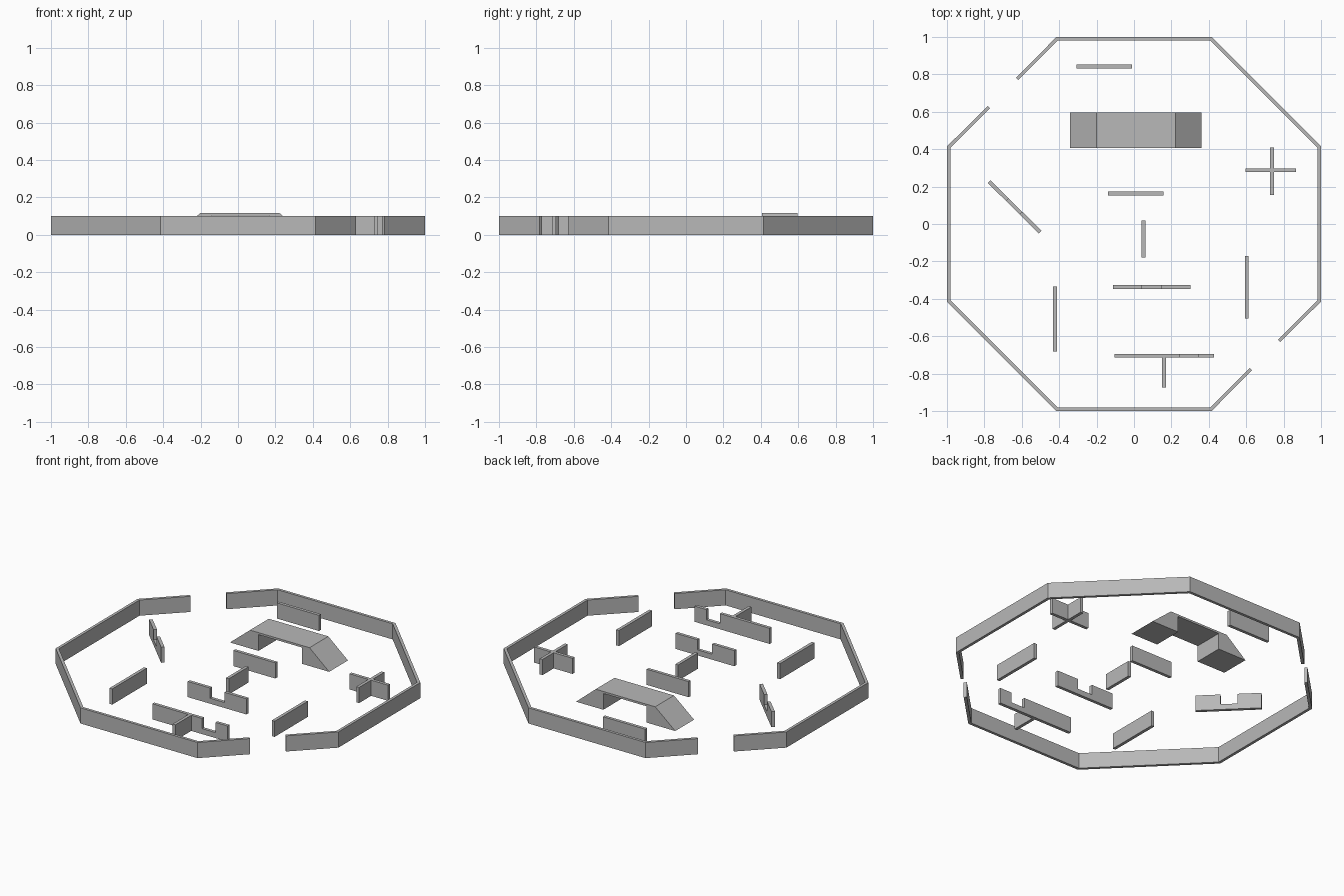
import bpy, bmesh
from mathutils import Vector

if "Cube" in bpy.data.objects:
    bpy.data.objects.remove(bpy.data.objects["Cube"])

H = 0.10       # wall height
T = 0.02       # wall thickness
SILL = 0.035   # height left under a notch

# Mid-grey finish shared by every part
grey = bpy.data.materials.new("mid_grey")
grey.diffuse_color = (0.48, 0.48, 0.48, 1)
grey.use_nodes = True
grey.node_tree.nodes["Principled BSDF"].inputs["Base Color"].default_value = grey.diffuse_color


def prism(name, points, direction):
    """Solid made by extruding a flat polygon along a vector."""
    bm = bmesh.new()
    face = bm.faces.new([bm.verts.new(p) for p in points])
    ext = bmesh.ops.extrude_face_region(bm, geom=[face], use_keep_orig=True)
    moved = [g for g in ext["geom"] if isinstance(g, bmesh.types.BMVert)]
    bmesh.ops.translate(bm, verts=moved, vec=Vector(direction))
    bmesh.ops.recalc_face_normals(bm, faces=bm.faces)
    mesh = bpy.data.meshes.new(name)
    bm.to_mesh(mesh)
    bm.free()
    mesh.materials.append(grey)
    obj = bpy.data.objects.new(name, mesh)
    bpy.context.collection.objects.link(obj)
    return obj


def wall(name, a, b, notch=None):
    """Upright wall from a to b, with an optional notch (start, end distance)."""
    a, b = Vector((*a, 0)), Vector((*b, 0))
    along = (b - a).normalized()
    side = Vector((-along.y, along.x, 0)) * T
    length = (b - a).length
    profile = [(0, 0), (length, 0), (length, H)]
    if notch:
        s, e = notch
        profile += [(e, H), (e, SILL), (s, SILL), (s, H)]
    profile.append((0, H))
    pts = [a - side / 2 + along * d + Vector((0, 0, z)) for d, z in profile]
    return prism(name, pts, side)


# Octagonal perimeter: two halves, leaving gaps in opposite diagonal sides
K = 0.4142
I = 0.982
outer = [(-0.632, 0.782), (-K, 1), (K, 1), (1, K), (1, -K), (0.782, -0.632)]
inner = [(-0.619, 0.769), (-K * I, I), (K * I, I), (I, K * I), (I, -K * I), (0.769, -0.619)]
for name, s in (("perimeter_wall_right", 1), ("perimeter_wall_left", -1)):
    prism(name, [(s * x, s * y, 0) for x, y in outer + inner[::-1]], (0, 0, H))

# Bridge with solid ramps and a thin deck
bridge = [(-0.342, 0), (-0.14, 0), (-0.14, 0.104), (0.167, 0.104), (0.167, 0),
          (0.36, 0), (0.221, 0.117), (-0.2, 0.117)]
prism("bridge", [(x, 0.407, z) for x, z in bridge], (0, 0.19, 0))

# Plain straight walls
wall("back_wall", (-0.308, 0.842), (-0.01, 0.842))
wall("middle_wall", (-0.14, 0.163), (0.157, 0.163))
wall("centre_wall", (0.051, -0.18), (0.051, 0.02))
wall("left_wall", (-0.422, -0.682), (-0.422, -0.333))
wall("right_wall", (0.603, -0.505), (0.603, -0.17))

# Notched walls
wall("notched_wall", (-0.113, -0.337), (0.302, -0.337), (0.157, 0.261))
wall("diagonal_notched_wall", (-0.775, 0.227), (-0.502, -0.043), (0.139, 0.238))

# T-shaped wall
wall("t_wall_bar", (-0.105, -0.705), (0.427, -0.705), (0.352, 0.447))
wall("t_wall_stem", (0.16, -0.875), (0.16, -0.715))

# Cross-shaped wall
wall("cross_wall_wide", (0.595, 0.287), (0.867, 0.287))
for name, y0, y1 in (("cross_wall_front", 0.156, 0.277), ("cross_wall_back", 0.297, 0.41)):
    wall(name, (0.738, y0), (0.738, y1))
